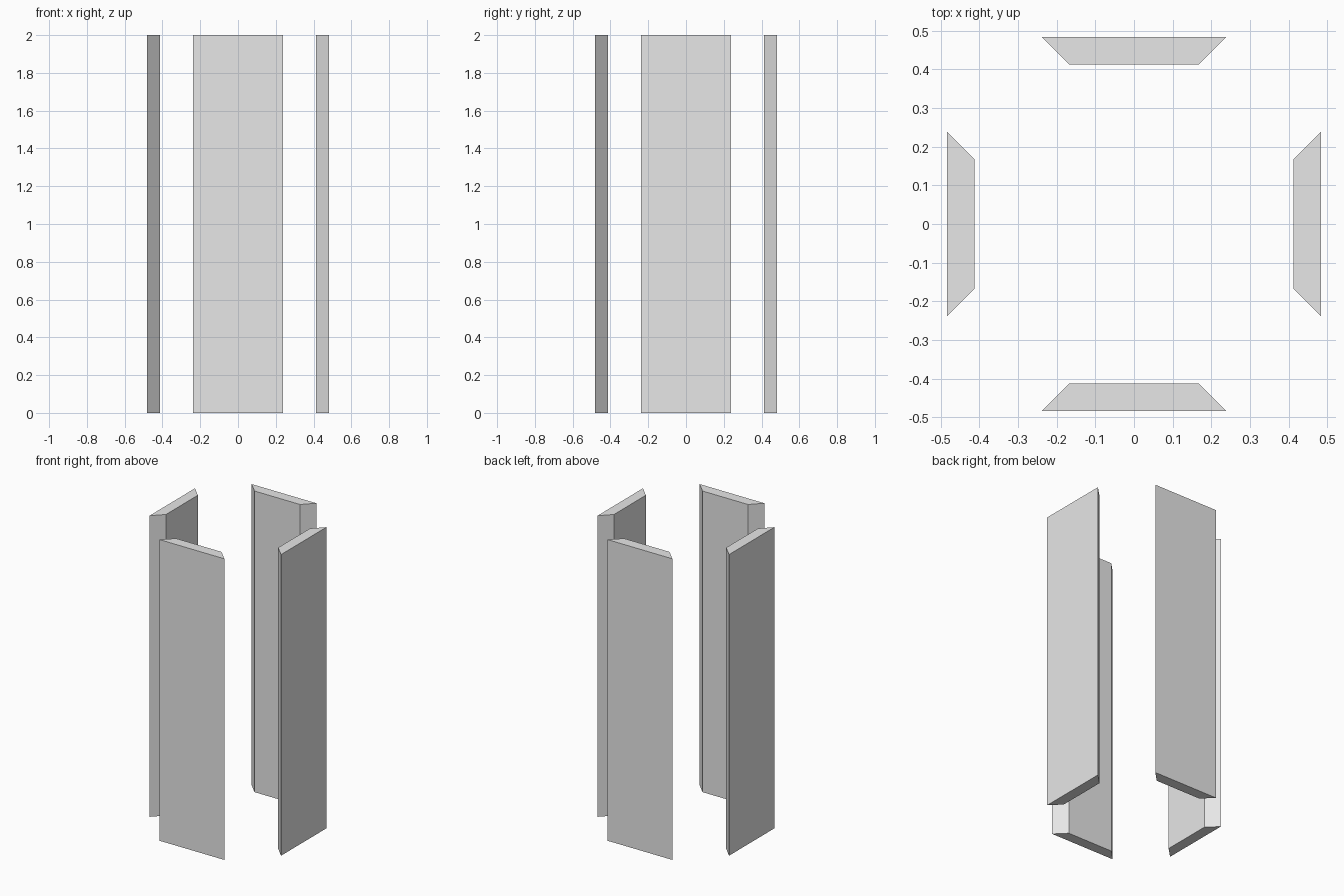
import bpy
import bmesh
from math import pi
from mathutils import Matrix

cube = bpy.data.objects.get("Cube")
if cube:
    bpy.data.objects.remove(cube, do_unlink=True)

HEIGHT = 2.0
OUTER, INNER = 0.483, 0.412              # distance of each face from the centre
OUTER_HALF, INNER_HALF = 0.238, 0.167    # half widths, giving mitred sides

grey = bpy.data.materials.new("light_grey")
grey.use_nodes = True
grey.diffuse_color = (0.8, 0.8, 0.8, 1)
grey.node_tree.nodes["Principled BSDF"].inputs["Base Color"].default_value = grey.diffuse_color


def add_panel(name, angle):
    """Upright panel with a trapezoid section, turned about the centre."""
    profile = [(-OUTER_HALF, -OUTER), (OUTER_HALF, -OUTER),
               (INNER_HALF, -INNER), (-INNER_HALF, -INNER)]
    bm = bmesh.new()
    base = bm.faces.new([bm.verts.new((x, y, 0)) for x, y in profile])
    top = bmesh.ops.extrude_face_region(bm, geom=[base], use_keep_orig=True)
    top_verts = [g for g in top["geom"] if isinstance(g, bmesh.types.BMVert)]
    bmesh.ops.translate(bm, verts=top_verts, vec=(0, 0, HEIGHT))
    bmesh.ops.rotate(bm, verts=bm.verts, cent=(0, 0, 0), matrix=Matrix.Rotation(angle, 3, "Z"))
    bmesh.ops.recalc_face_normals(bm, faces=bm.faces)
    mesh = bpy.data.meshes.new(name)
    bm.to_mesh(mesh)
    bm.free()
    mesh.materials.append(grey)
    bpy.context.collection.objects.link(bpy.data.objects.new(name, mesh))


# Four panels around an open square
for i, side in enumerate(("front", "left", "back", "right")):
    add_panel(side + "_panel", i * pi / 2)
